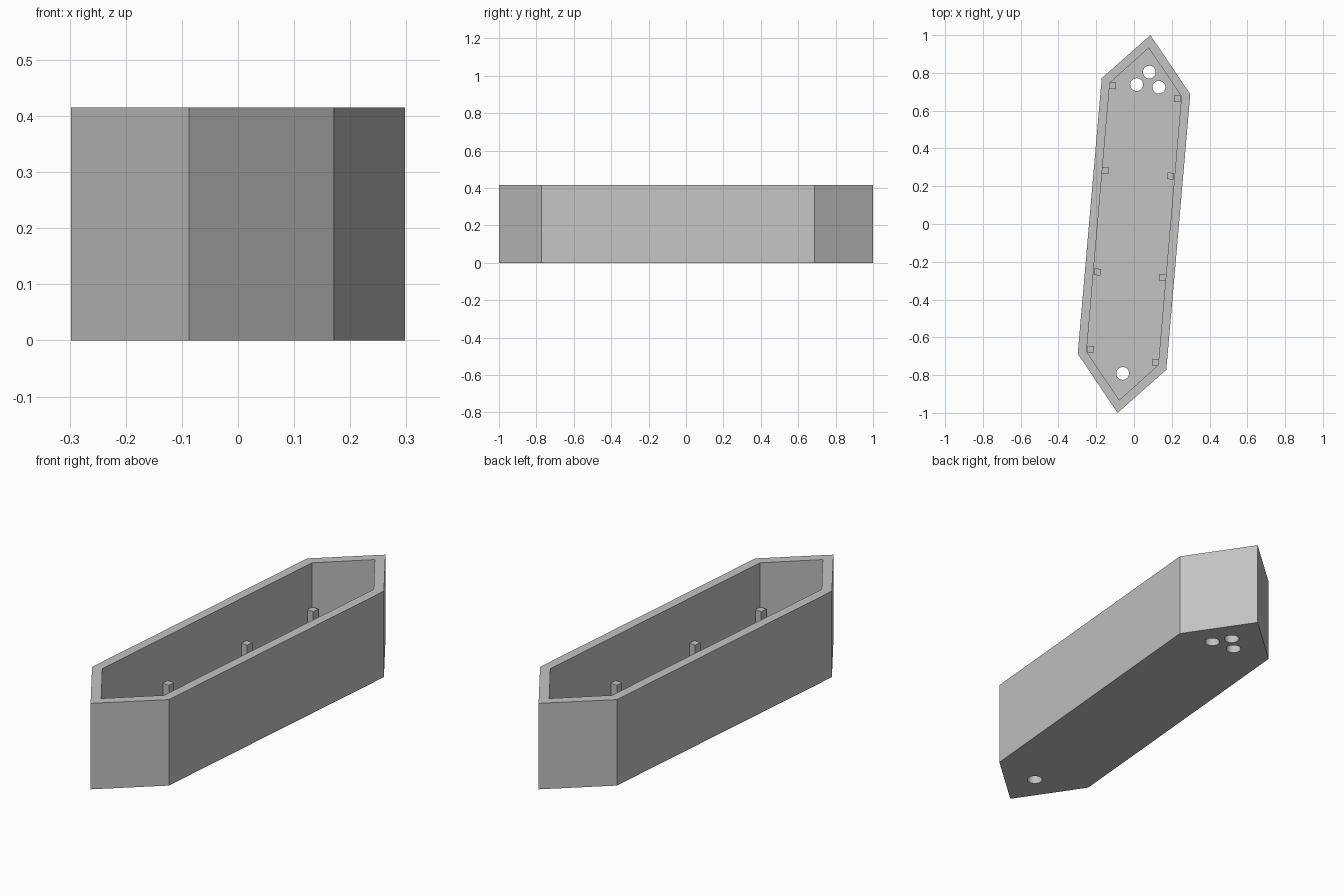
import bpy
import bmesh
import math
from mathutils import Matrix, Vector

HEIGHT = 0.415
FLOOR = 0.044
POST_TOP = 0.20
POST_SIZE = 0.035
HOLE_RADIUS = 0.034
TILT = -math.atan2(0.127, 1.46)   # lean of the long sides in plan

# Half of each plan outline; the other half is its half-turn
OUTER = [(0.087, 1.0), (0.298, 0.687), (0.171, -0.772)]
INNER = [(0.078, 0.932), (0.251, 0.676), (0.128, -0.747)]
POSTS = [(-0.114, 0.732), (0.230, 0.663), (-0.152, 0.283), (0.193, 0.254)]
HOLES = [(0.081, 0.804), (0.014, 0.738), (0.132, 0.724), (-0.06, -0.791)]

default = bpy.data.objects.get("Cube")
if default:
    bpy.data.objects.remove(default, do_unlink=True)

grey = bpy.data.materials.new("plain grey")
grey.use_nodes = True
colour = (0.55, 0.55, 0.55, 1.0)
grey.diffuse_color = colour
grey.node_tree.nodes["Principled BSDF"].inputs["Base Color"].default_value = colour


def half_turn(points):
    return points + [(-x, -y) for x, y in points]


def make_object(name, bm):
    bmesh.ops.recalc_face_normals(bm, faces=bm.faces)
    mesh = bpy.data.meshes.new(name)
    bm.to_mesh(mesh)
    bm.free()
    mesh.materials.append(grey)
    obj = bpy.data.objects.new(name, mesh)
    bpy.context.collection.objects.link(obj)
    return obj


# Planter-like tray: outer and inner rings joined by walls, rim, floor and base
bm = bmesh.new()


def ring(points, z):
    return [bm.verts.new((x, y, z)) for x, y in half_turn(points)]


loops = [ring(OUTER, 0), ring(OUTER, HEIGHT), ring(INNER, HEIGHT), ring(INNER, FLOOR)]
for low, high in zip(loops, loops[1:]):
    for i in range(len(low)):
        j = (i + 1) % len(low)
        bm.faces.new((low[i], low[j], high[j], high[i]))
bm.faces.new(loops[0])
bm.faces.new(loops[-1])
tray = make_object("tray", bm)

# Round drain holes through the floor
bm = bmesh.new()
for x, y in HOLES:
    bmesh.ops.create_cone(bm, cap_ends=True, segments=32, radius1=HOLE_RADIUS,
                          radius2=HOLE_RADIUS, depth=0.2,
                          matrix=Matrix.Translation((x, y, FLOOR / 2)))
cutter = make_object("hole_cutter", bm)
cutter.hide_render = True
cut = tray.modifiers.new("drain holes", "BOOLEAN")
cut.operation = "DIFFERENCE"
cut.solver = "EXACT"
cut.object = cutter
bpy.ops.object.select_all(action="DESELECT")
bpy.context.view_layer.objects.active = tray
tray.select_set(True)
bpy.ops.object.modifier_apply(modifier=cut.name)
bpy.data.objects.remove(cutter, do_unlink=True)
bpy.ops.object.shade_smooth_by_angle(angle=math.radians(30))

# Square support posts along both long walls
base = FLOOR - 0.01
for number, (x, y) in enumerate(half_turn(POSTS), 1):
    bm = bmesh.new()
    bmesh.ops.create_cube(bm, size=1)
    bmesh.ops.scale(bm, vec=Vector((POST_SIZE, POST_SIZE, POST_TOP - base)), verts=bm.verts)
    post = make_object(f"support_post_{number}", bm)
    post.location = (x, y, (POST_TOP + base) / 2)
    post.rotation_euler.z = TILT
